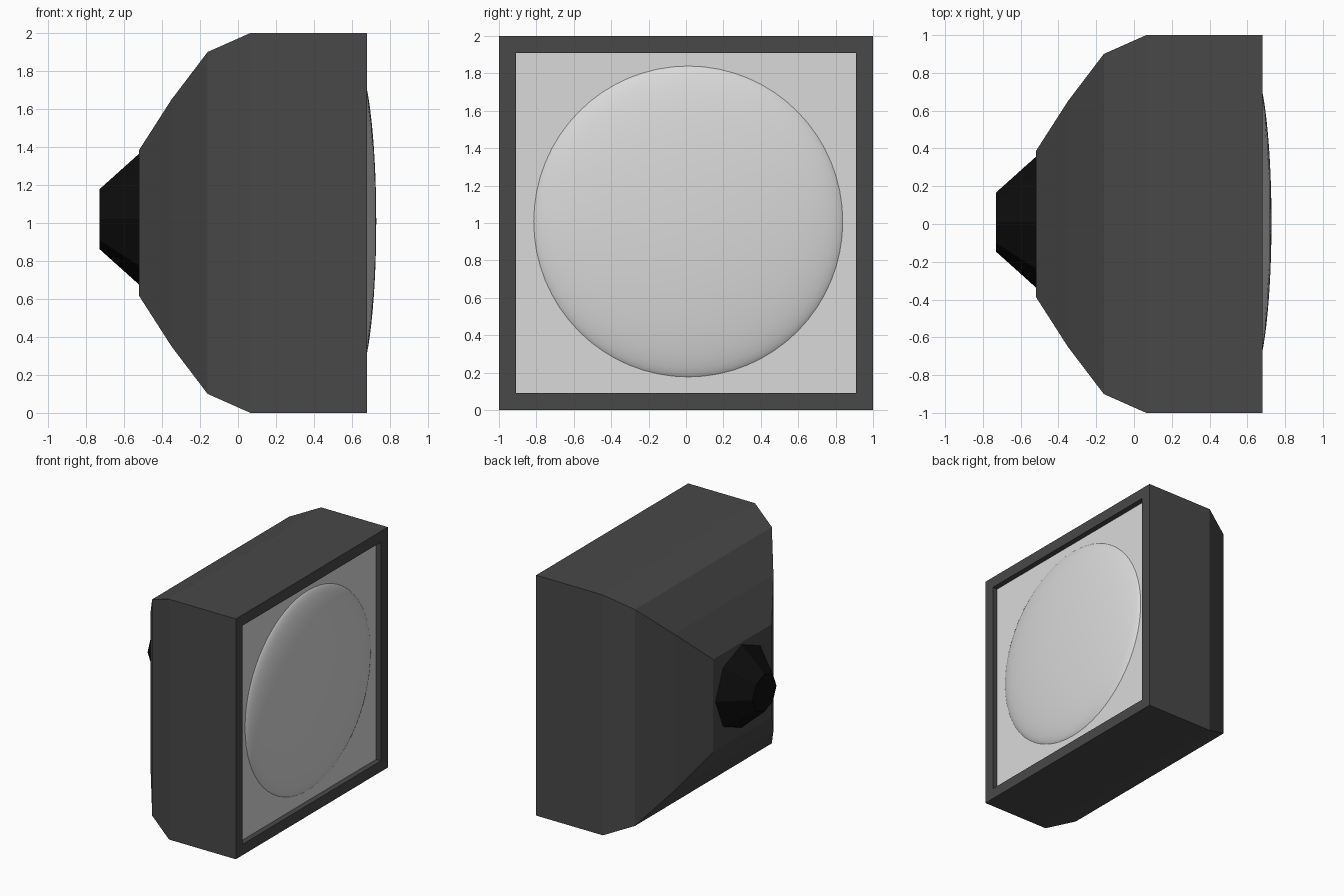
import bpy, bmesh, math
from mathutils import Matrix

cube = bpy.data.objects.get("Cube")
if cube:
    bpy.data.objects.remove(cube, do_unlink=True)


def material(name, value):
    mat = bpy.data.materials.new(name)
    mat.use_nodes = True
    colour = (value, value, value, 1)
    mat.diffuse_color = colour
    mat.node_tree.nodes["Principled BSDF"].inputs["Base Color"].default_value = colour
    return mat


casing_grey = material("casing dark grey", 0.065)
panel_grey = material("lens light grey", 0.7)
knob_black = material("knob black", 0.004)


def make_object(name, bm, *mats):
    mesh = bpy.data.meshes.new(name)
    bm.normal_update()
    bm.to_mesh(mesh)
    bm.free()
    for mat in mats:
        mesh.materials.append(mat)
    obj = bpy.data.objects.new(name, mesh)
    bpy.context.collection.objects.link(obj)
    return obj


def loft(profile, sides, turn, y=0, z=1):
    """Join regular rings, given as (x, corner radius), along x and cap both ends."""
    bm = bmesh.new()
    rings = []
    for x, radius in profile:
        angles = [turn + math.tau * i / sides for i in range(sides)]
        rings.append([bm.verts.new((x, y + radius * math.cos(a), z + radius * math.sin(a)))
                      for a in angles])
    for a, b in zip(rings, rings[1:]):
        for i in range(sides):
            j = (i + 1) % sides
            bm.faces.new((a[i], a[j], b[j], b[i]))
    bm.faces.new(rings[0])
    end = bm.faces.new(rings[-1])
    end.material_index = 1
    bmesh.ops.recalc_face_normals(bm, faces=bm.faces)
    return bm


# Square casing with tapered back, front rim and recessed light panel
profile = [(-0.52, 0.385), (-0.35, 0.65), (-0.16, 0.9), (0.065, 1),
           (0.68, 1), (0.68, 0.91), (0.635, 0.91)]
corners = [(x, half * math.sqrt(2)) for x, half in profile]
make_object("casing", loft(corners, 4, math.pi / 4), casing_grey, panel_grey)

# Eight-sided knob on the back
make_object("rear_knob", loft([(-0.73, 0.157), (-0.515, 0.35)], 8, 0, 0.01, 1.02),
            knob_black, knob_black)

# Shallow domed lens: the front half of a flattened sphere
bm = bmesh.new()
bmesh.ops.create_uvsphere(bm, u_segments=64, v_segments=32, radius=1)
bmesh.ops.bisect_plane(bm, geom=bm.verts[:] + bm.edges[:] + bm.faces[:],
                       plane_co=(0, 0, 0), plane_no=(0, 0, -1), clear_outer=True)
bmesh.ops.transform(bm, verts=bm.verts,
                    matrix=Matrix.Translation((0.615, 0.012, 1.008))
                    @ Matrix.Diagonal((0.113, 0.84, 0.845, 1))
                    @ Matrix.Rotation(math.pi / 2, 4, "Y"))
for face in bm.faces:
    face.smooth = True
make_object("domed_lens", bm, panel_grey)
